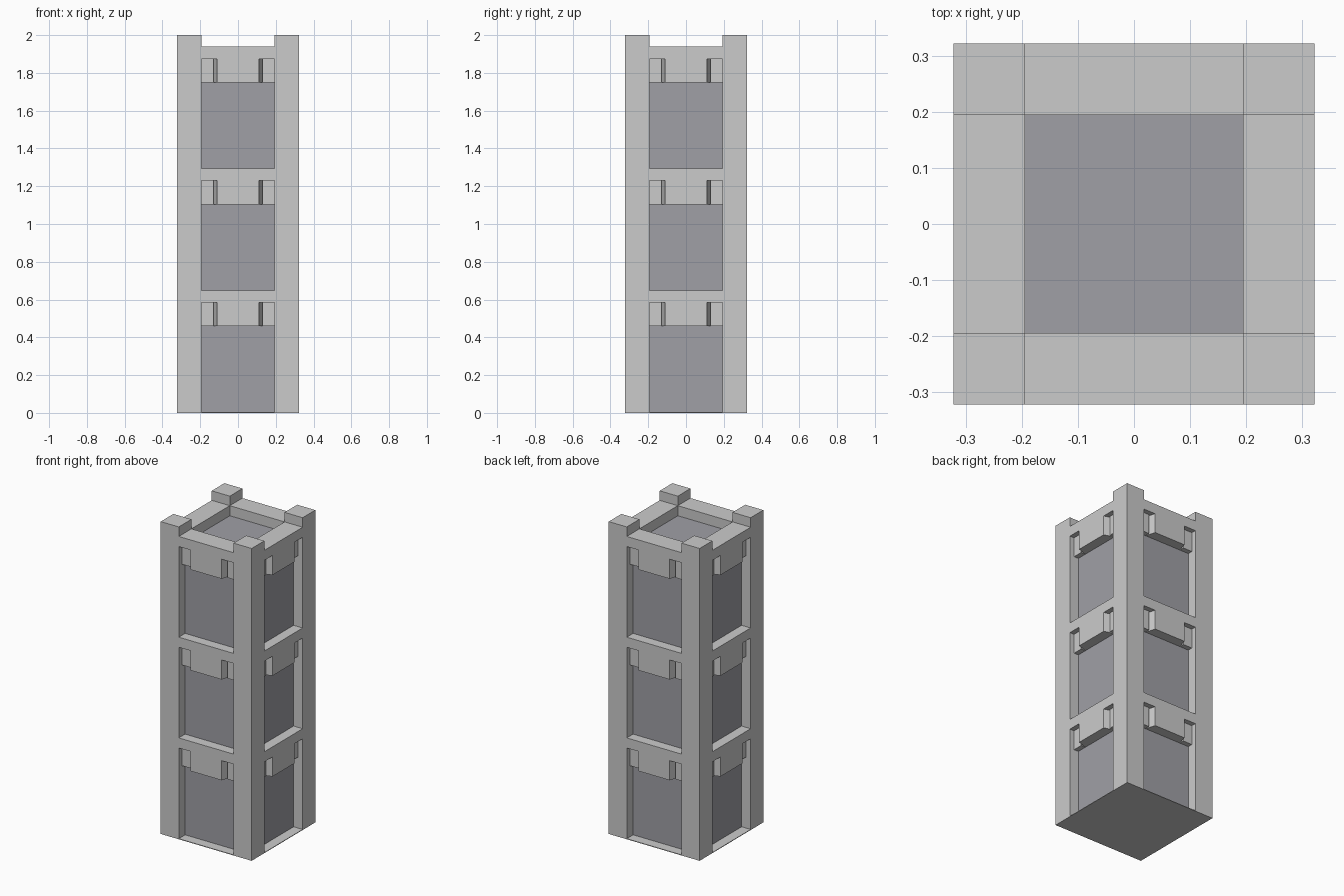
import bpy, bmesh, math
from mathutils import Matrix

if "Cube" in bpy.data.objects:
    bpy.data.objects.remove(bpy.data.objects["Cube"])

H = 0.322          # outer half width
P = 0.194          # inner edge of the corner posts
C = 0.258          # half width of the recessed core
BASE = 0.004       # thin floor plate
STOREY = 0.645
U = 0.0645         # beam thickness

dark = bpy.data.materials.new("dark_grey")
dark.diffuse_color = (0.35, 0.35, 0.38, 1)
dark.use_nodes = True
dark.node_tree.nodes["Principled BSDF"].inputs["Base Color"].default_value = dark.diffuse_color


def finish(name, bm, mat=None):
    bmesh.ops.recalc_face_normals(bm, faces=bm.faces)
    me = bpy.data.meshes.new(name)
    bm.to_mesh(me)
    bm.free()
    ob = bpy.data.objects.new(name, me)
    bpy.context.collection.objects.link(ob)
    if mat:
        me.materials.append(mat)
    return ob


def prism(name, outline, z0, z1, turn=0, mat=None):
    """Extrude a plan outline from z0 to z1, turned about the z axis."""
    bm = bmesh.new()
    f = bm.faces.new([bm.verts.new((x, y, z0)) for x, y in outline])
    ext = bmesh.ops.extrude_face_region(bm, geom=[f])["geom"]
    for v in ext:
        if isinstance(v, bmesh.types.BMVert):
            v.co.z = z1
    bmesh.ops.transform(bm, matrix=Matrix.Rotation(turn, 4, 'Z'), verts=bm.verts)
    return finish(name, bm, mat)


def rect(x0, x1, y0, y1):
    return [(x0, y0), (x1, y0), (x1, y1), (x0, y1)]


# Floor plate and recessed core panels
prism("floor_plate", rect(-H, H, -H, H), 0, BASE)
prism("core_panels", rect(-C, C, -C, C), BASE, BASE + 3 * STOREY - U, mat=dark)

# Shape of the front tab block: flush centre with angled cheeks
lug = [(-0.13, -C), (-0.11, -H), (0.11, -H), (0.13, -C)]

for side in range(4):
    a = side * math.pi / 2
    # Corner post
    prism("corner_post", rect(P, H, -H, -P), 0, 2.0, a)
    for level in range(1, 4):
        top = BASE + level * STOREY
        # Cross beam between posts
        prism("cross_beam", rect(-P, P, -H, -P), top - U, top, a)
        # Central lug and the recessed brackets either side of it
        prism("lug", lug, top - 0.19, top - U, a)
        for s in (-1, 1):
            x0, x1 = sorted((s * 0.13, s * P))
            prism("bracket", rect(x0, x1, -C - 0.032, -C), top - 0.19, top - U, a)
